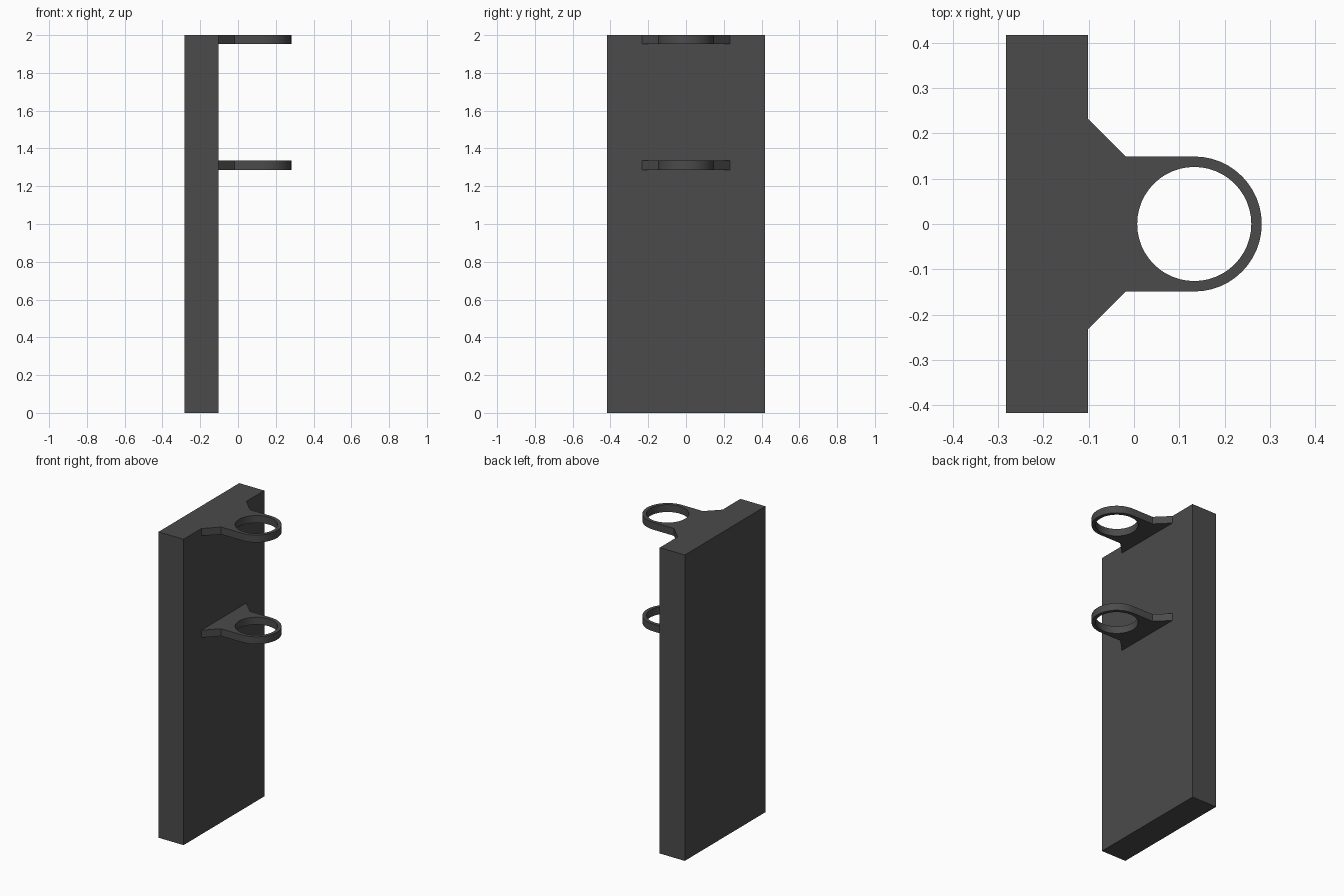
import bpy, bmesh
from math import sin, cos, pi

if "Cube" in bpy.data.objects:
    bpy.data.objects.remove(bpy.data.objects["Cube"])

dark = bpy.data.materials.new("dark_grey")
dark.diffuse_color = (0.07, 0.07, 0.07, 1)
dark.use_nodes = True
dark.node_tree.nodes["Principled BSDF"].inputs["Base Color"].default_value = dark.diffuse_color

X0, X1 = -0.283, -0.102      # back and front of the panel
CX, R_OUT, R_IN = 0.133, 0.149, 0.126
N = 24                       # segments per half circle


def finish(bm, name):
    bmesh.ops.recalc_face_normals(bm, faces=bm.faces)
    me = bpy.data.meshes.new(name)
    bm.to_mesh(me)
    bm.free()
    me.materials.append(dark)
    ob = bpy.data.objects.new(name, me)
    bpy.context.collection.objects.link(ob)
    return ob


def arc(r):
    return [(CX + r * cos(pi - pi * i / N), r * sin(pi * i / N)) for i in range(N + 1)]


def ring_bracket(name, z, height):
    # half outline: flared root, straight neck, outer arc, then back along the hole
    outer = [(X1, 0), (X1, 0.233), (-0.018, R_OUT)] + arc(R_OUT)[N // 2:]
    half = outer + arc(R_IN)[::-1]
    bm = bmesh.new()
    for s in (1, -1):
        bm.faces.new([bm.verts.new((x, s * y, z)) for x, y in half])
    bmesh.ops.remove_doubles(bm, verts=bm.verts, dist=1e-5)
    ext = bmesh.ops.extrude_face_region(bm, geom=bm.faces[:])
    top = [v for v in ext["geom"] if isinstance(v, bmesh.types.BMVert)]
    bmesh.ops.translate(bm, verts=top, vec=(0, 0, height))
    ob = finish(bm, name)
    bpy.ops.object.select_all(action='DESELECT')
    ob.select_set(True)
    bpy.context.view_layer.objects.active = ob
    bpy.ops.object.shade_smooth_by_angle(angle=pi / 6)


# back panel
bm = bmesh.new()
bmesh.ops.create_cube(bm, size=1)
bmesh.ops.scale(bm, verts=bm.verts, vec=(X1 - X0, 0.834, 2))
bmesh.ops.translate(bm, verts=bm.verts, vec=((X0 + X1) / 2, 0, 1))
finish(bm, "back_panel")

# two ring holders
ring_bracket("upper_ring_holder", 1.952, 0.048)
ring_bracket("lower_ring_holder", 1.287, 0.048)
